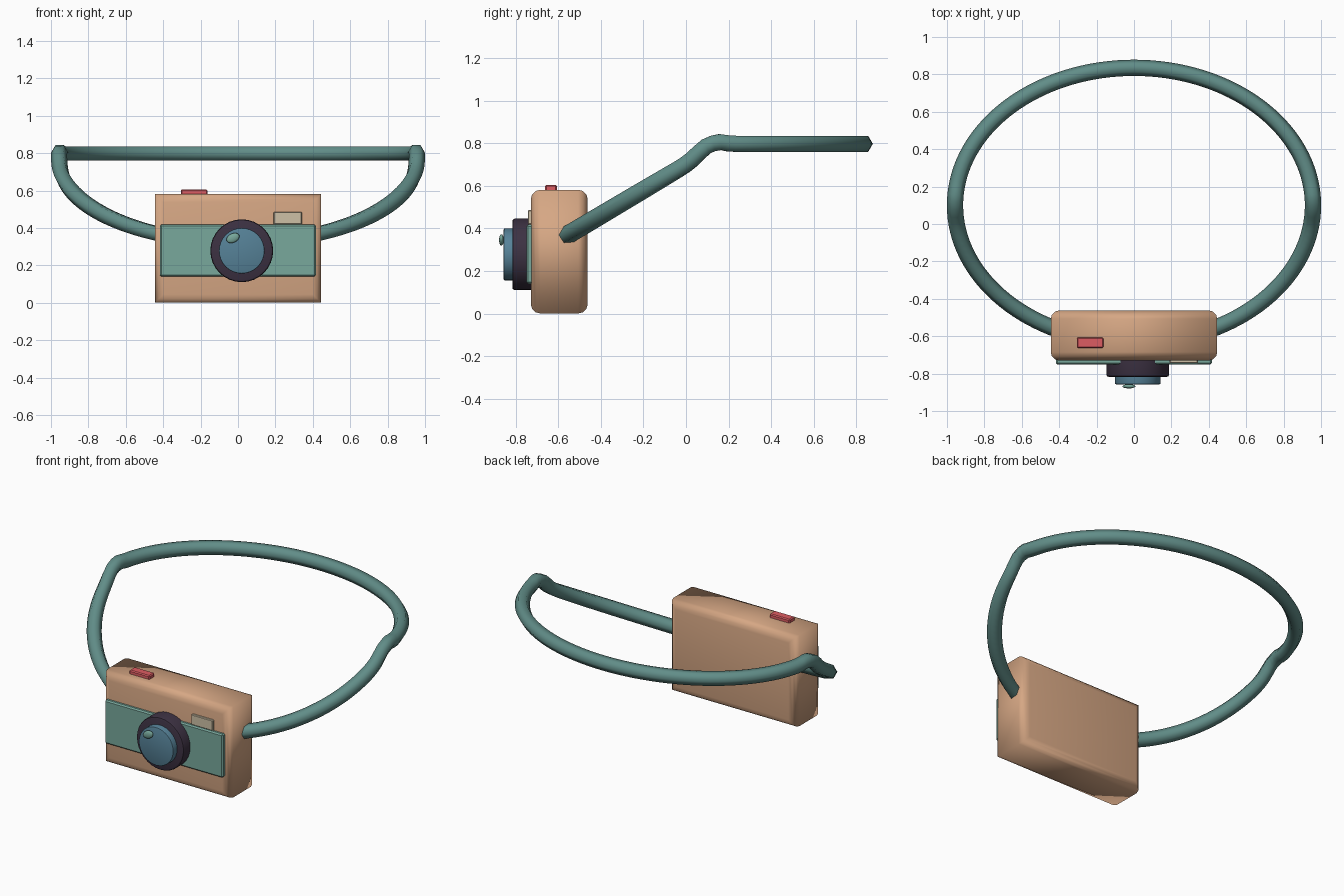
import bpy, bmesh, math
from mathutils import Vector, Matrix

old = bpy.data.objects.get("Cube")
if old:
    bpy.data.objects.remove(old, do_unlink=True)


def material(name, rgb):
    """Flat material from 0-255 display colour, stored as linear."""
    lin = [((c / 255 + 0.055) / 1.055) ** 2.4 for c in rgb] + [1]
    m = bpy.data.materials.new(name)
    m.use_nodes = True
    m.diffuse_color = lin
    m.node_tree.nodes["Principled BSDF"].inputs["Base Color"].default_value = lin
    return m


tan = material("tan", (214, 167, 132))
green = material("sea green", (120, 168, 156))
teal = material("strap teal", (97, 141, 136))
dark = material("dark plum", (60, 49, 66))
blue = material("lens blue", (86, 130, 152))
red = material("button red", (220, 92, 98))
cream = material("window cream", (205, 192, 166))


def finish(name, bm, mat, angle=None):
    bmesh.ops.recalc_face_normals(bm, faces=bm.faces)
    me = bpy.data.meshes.new(name)
    bm.to_mesh(me)
    bm.free()
    ob = bpy.data.objects.new(name, me)
    bpy.context.collection.objects.link(ob)
    me.materials.append(mat)
    bpy.ops.object.select_all(action='DESELECT')
    ob.select_set(True)
    bpy.context.view_layer.objects.active = ob
    if angle is None:
        bpy.ops.object.shade_smooth()
    else:
        bpy.ops.object.shade_smooth_by_angle(angle=math.radians(angle))
    return ob


def box(name, lo, hi, mat, bevel, segments=1, angle=30, face_rims_only=False):
    """Box between two corners; optionally bevel only the front and back rims."""
    lo, hi = Vector(lo), Vector(hi)
    bm = bmesh.new()
    bmesh.ops.create_cube(bm, size=1)
    for v in bm.verts:
        v.co = Vector(c * s + m for c, s, m in zip(v.co, hi - lo, (lo + hi) / 2))
    edges = [e for e in bm.edges if not face_rims_only
             or abs(e.verts[0].co.y - e.verts[1].co.y) < 0.001]
    bmesh.ops.bevel(bm, geom=edges, offset=bevel, segments=segments,
                    profile=0.5, affect='EDGES')
    return finish(name, bm, mat, angle)


def barrel(name, radius, y_back, y_front, mat, bevel):
    """Cylinder along y on the lens axis with a softened front rim."""
    bm = bmesh.new()
    bmesh.ops.create_cone(bm, cap_ends=True, segments=32, radius1=radius,
                          radius2=radius, depth=y_back - y_front)
    turn = Matrix.Translation((0.02, (y_back + y_front) / 2, 0.278)) \
        @ Matrix.Rotation(math.pi / 2, 4, 'X')
    bmesh.ops.transform(bm, matrix=turn, verts=bm.verts)
    mid = (y_back + y_front) / 2
    rim = [e for e in bm.edges if all(v.co.y < mid for v in e.verts)]
    bmesh.ops.bevel(bm, geom=rim, offset=bevel, segments=2, profile=0.5, affect='EDGES')
    return finish(name, bm, mat, 35)


# Camera body and its fittings
box("camera_body", (-0.445, -0.73, 0), (0.445, -0.462, 0.582), tan, 0.045, 3,
    angle=None, face_rims_only=True)
box("front_panel", (-0.418, -0.751, 0.14), (0.416, -0.70, 0.418), green, 0.008)
box("viewfinder", (0.19, -0.744, 0.419), (0.342, -0.70, 0.486), cream, 0.004)
box("shutter_button", (-0.306, -0.663, 0.56), (-0.163, -0.607, 0.605), red, 0.006)

# Lens
barrel("lens_ring", 0.168, -0.70, -0.817, dark, 0.012)
barrel("lens_barrel", 0.122, -0.80, -0.857, blue, 0.005)
bm = bmesh.new()
bmesh.ops.create_uvsphere(bm, u_segments=16, v_segments=10, radius=1)
place = Matrix.Translation((-0.027, -0.868, 0.346)) \
    @ Matrix.Rotation(math.radians(-25), 4, 'Y') \
    @ Matrix.Diagonal((0.037, 0.011, 0.024, 1))
bmesh.ops.transform(bm, matrix=place, verts=bm.verts)
finish("lens_highlight", bm, green)


# Neck strap: six-sided tube around an ellipse, level behind and sloping to the body
def strap_point(a):
    x, y = 0.957 * math.sin(a), 0.1 + 0.735 * math.cos(a)
    bump = 0.03 * math.exp(-((y - 0.1) / 0.06) ** 2)
    return Vector((x, y, min(0.798, 0.70 + 0.594 * y) + bump))


bm = bmesh.new()
steps, sides, end = 120, 6, math.radians(155)
rings = []
for i in range(steps + 1):
    a = -end + 2 * end * i / steps
    tangent = (strap_point(a + 0.01) - strap_point(a - 0.01)).normalized()
    out = tangent.cross(Vector((0, 0, 1))).normalized()
    up = out.cross(tangent)
    ring = []
    for k in range(sides):
        t = math.tau * k / sides
        offset = out * math.cos(t) + up * math.sin(t)
        ring.append(bm.verts.new(strap_point(a) + offset * 0.0435))
    rings.append(ring)
for r, s in zip(rings, rings[1:]):
    for k in range(sides):
        n = (k + 1) % sides
        bm.faces.new((r[k], r[n], s[n], s[k]))
bm.faces.new(rings[0])
bm.faces.new(rings[-1])
finish("neck_strap", bm, teal, 70)
